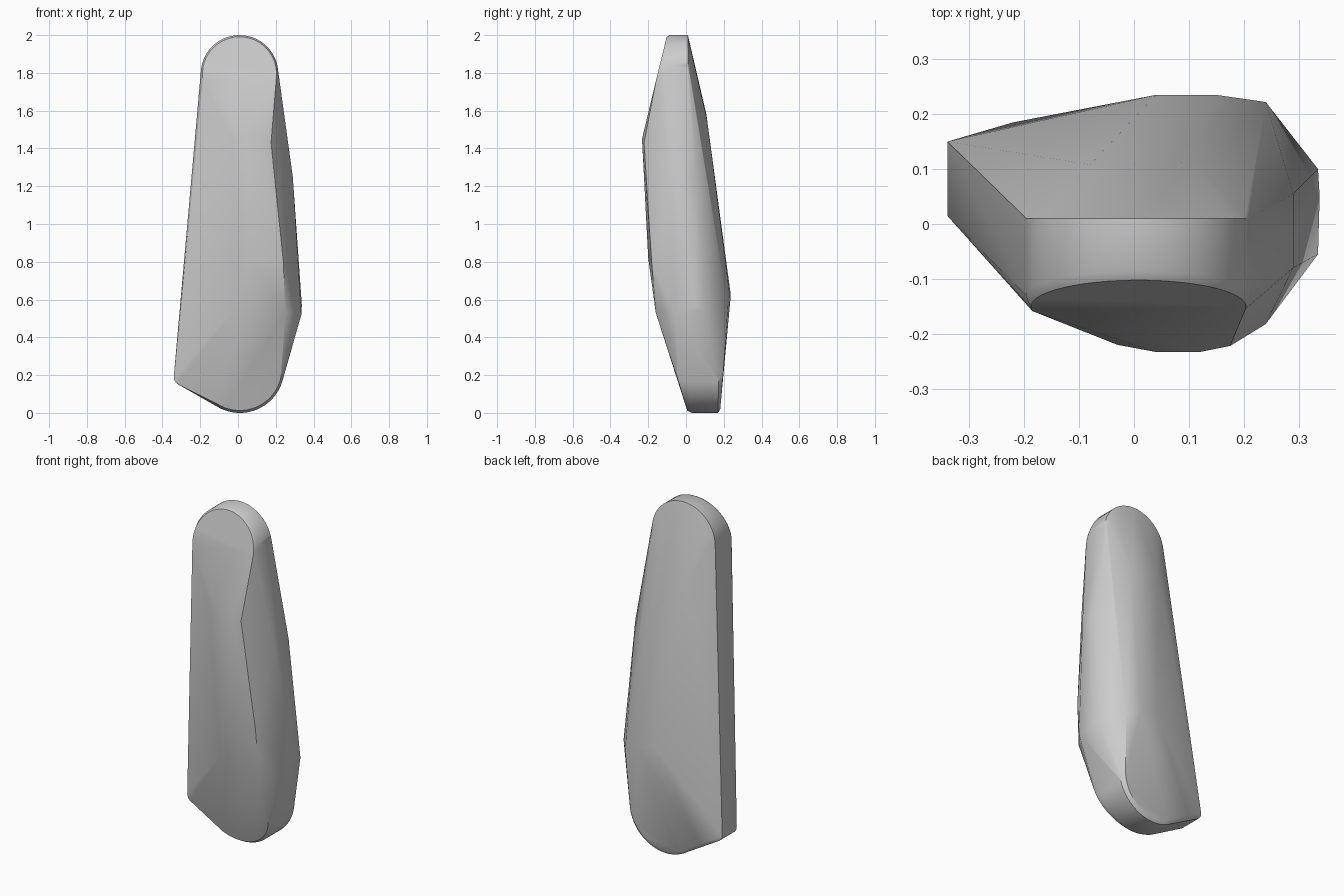
import bpy, bmesh
from math import sin, cos, radians

cube = bpy.data.objects.get("Cube")
if cube:
    bpy.data.objects.remove(cube)

grey = bpy.data.materials.new("plain grey")
grey.use_nodes = True
colour = (0.6, 0.6, 0.6, 1)
grey.diffuse_color = colour
grey.node_tree.nodes["Principled BSDF"].inputs["Base Color"].default_value = colour


def arc(cx, cz, r, start, end, depth, steps=28):
    """Arc facing the front, with depth given as y for each height."""
    pts = []
    for i in range(steps + 1):
        a = radians(start + (end - start) * i / steps)
        x, z = cx + r * cos(a), cz + r * sin(a)
        pts.append((x, depth(z), z))
    return pts


points = []
# rounded top end: back rim, side band, sloped front cap
points += arc(0.008, 1.795, 0.205, 0, 180, lambda z: 0.01)
points += arc(0.008, 1.795, 0.205, 0, 180, lambda z: -0.085 - 0.22 * (2 - z))
points += arc(0.008, 1.795, 0.196, -5, 190, lambda z: -0.1 - 0.245 * (2 - z))
# rounded bottom end: front cap, side band, back rim
points += arc(0.01, 0.235, 0.222, 240, 360, lambda z: 0.01 - 0.3 * z)
points += arc(0.01, 0.235, 0.235, 240, 360, lambda z: 0.03 - 0.13 * z)
points += arc(0.01, 0.235, 0.235, 240, 360, lambda z: 0.17 + 0.01 * z)
points += arc(0.01, 0.235, 0.215, 240, 360, lambda z: 0.18 + 0.08 * z)
# blunt lower corner of the flat side
for y in (0.015, 0.15):
    points += arc(-0.295, 0.19, 0.045, 175, 243, lambda z: y, 6)
# front ridge and the edge of the front face
points += [(0.04, -0.233, 1.45), (0.12, -0.233, 1.45), (0.175, -0.222, 1.43),
           (-0.03, -0.22, 1.46), (0.05, -0.2, 0.82), (0.24, -0.182, 0.8),
           (0, -0.163, 0.57), (0.25, -0.16, 0.53)]
# outer side bulge
points += [(0.335, -0.055, 0.52), (0.338, 0.05, 0.57), (0.335, 0.1, 0.55),
           (0.29, -0.08, 1.25), (0.29, 0.055, 1.25)]
# back crease and lower back bulge
points += [(-0.08, 0.108, 1.58), (0.11, 0.112, 1.55), (-0.22, 0.185, 0.12),
           (0.04, 0.235, 0.64), (0.15, 0.235, 0.6), (0.24, 0.222, 0.56)]

# wrap one faceted skin around the profiles
bm = bmesh.new()
for p in points:
    bm.verts.new(p)
bmesh.ops.convex_hull(bm, input=bm.verts[:])
loose = [v for v in bm.verts if not v.link_faces]
bmesh.ops.delete(bm, geom=loose, context='VERTS')
bmesh.ops.remove_doubles(bm, verts=bm.verts[:], dist=0.002)
bmesh.ops.dissolve_limit(bm, angle_limit=radians(1), verts=bm.verts[:], edges=bm.edges[:])
bmesh.ops.recalc_face_normals(bm, faces=bm.faces[:])
mesh = bpy.data.meshes.new("tapered_body")
bm.to_mesh(mesh)
bm.free()
mesh.materials.append(grey)
body = bpy.data.objects.new("tapered_body", mesh)
bpy.context.collection.objects.link(body)
bpy.ops.object.select_all(action='DESELECT')
body.select_set(True)
bpy.context.view_layer.objects.active = body
bpy.ops.object.shade_smooth_by_angle(angle=radians(30))
